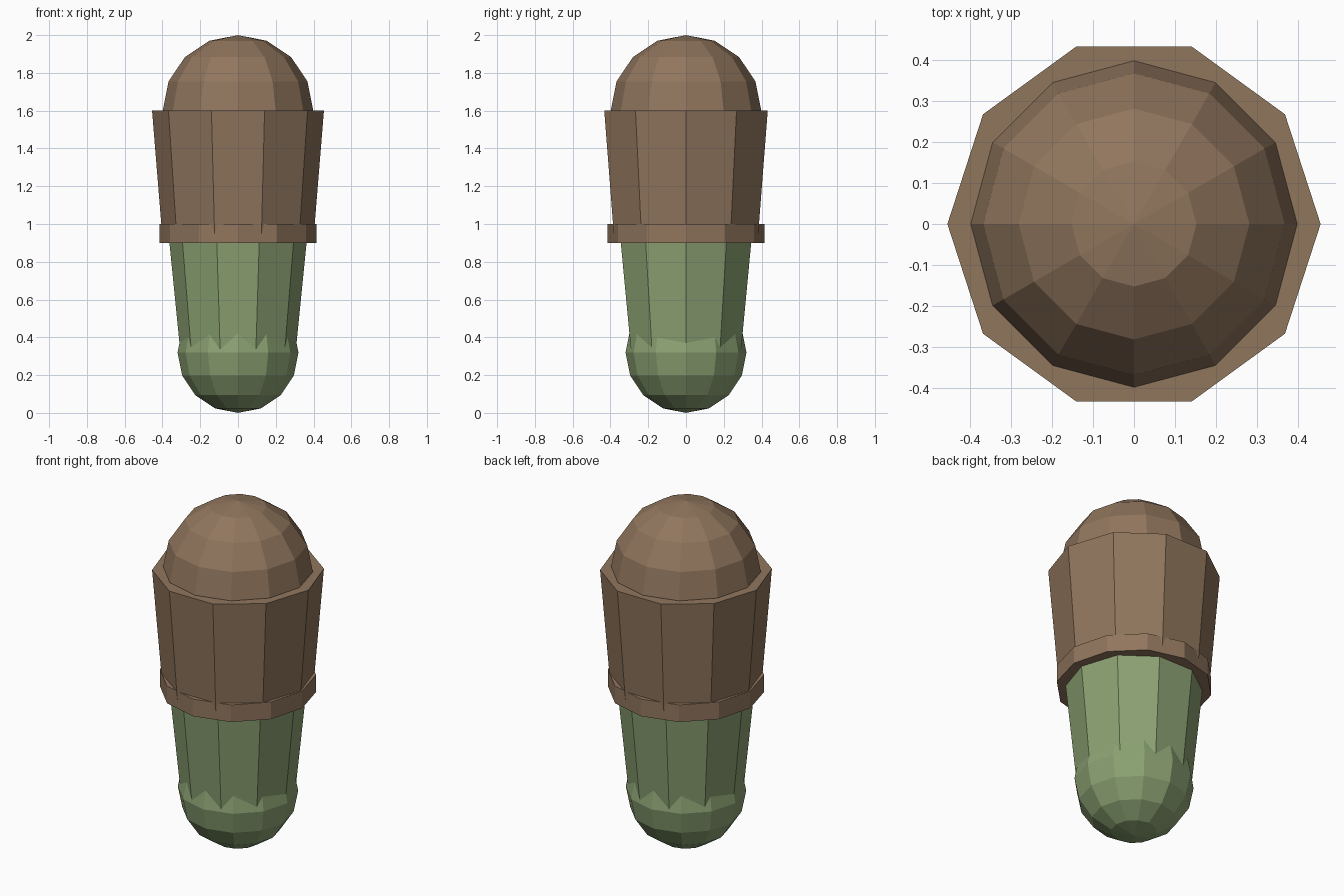
import bpy, math

if "Cube" in bpy.data.objects:
    bpy.data.objects.remove(bpy.data.objects["Cube"])


def material(name, rgb):
    m = bpy.data.materials.new(name)
    m.diffuse_color = (*rgb, 1)
    m.use_nodes = True
    m.node_tree.nodes["Principled BSDF"].inputs["Base Color"].default_value = m.diffuse_color
    return m


BROWN = material("warm_brown", (0.28, 0.18, 0.11))
GREEN = material("leaf_green", (0.26, 0.36, 0.17))


def finish(name, mat):
    ob = bpy.context.object
    ob.name = name
    ob.data.materials.append(mat)
    return ob


def tapered(name, sides, r_low, r_high, z_low, z_high, mat):
    """Flat-sided tapered drum with a corner on the +x axis."""
    bpy.ops.mesh.primitive_cone_add(
        vertices=sides, radius1=r_low, radius2=r_high, depth=z_high - z_low,
        location=(0, 0, (z_low + z_high) / 2), rotation=(0, 0, math.pi / 2))
    return finish(name, mat)


def ball(name, r, z, mat):
    """Faceted twelve-sided sphere."""
    bpy.ops.mesh.primitive_uv_sphere_add(
        segments=12, ring_count=8, radius=r, location=(0, 0, z))
    return finish(name, mat)


# Lower half: rounded tip and tapered stem
ball("rounded_tip", 0.32, 0.32, GREEN)
tapered("lower_stem", 10, 0.305, 0.373, 0.32, 1.0, GREEN)

# Upper half: collar, flared sleeve and dome
tapered("collar", 12, 0.415, 0.415, 0.9, 1.0, BROWN)
tapered("upper_sleeve", 10, 0.398, 0.455, 0.9, 1.6, BROWN)
ball("top_dome", 0.398, 1.602, BROWN)
